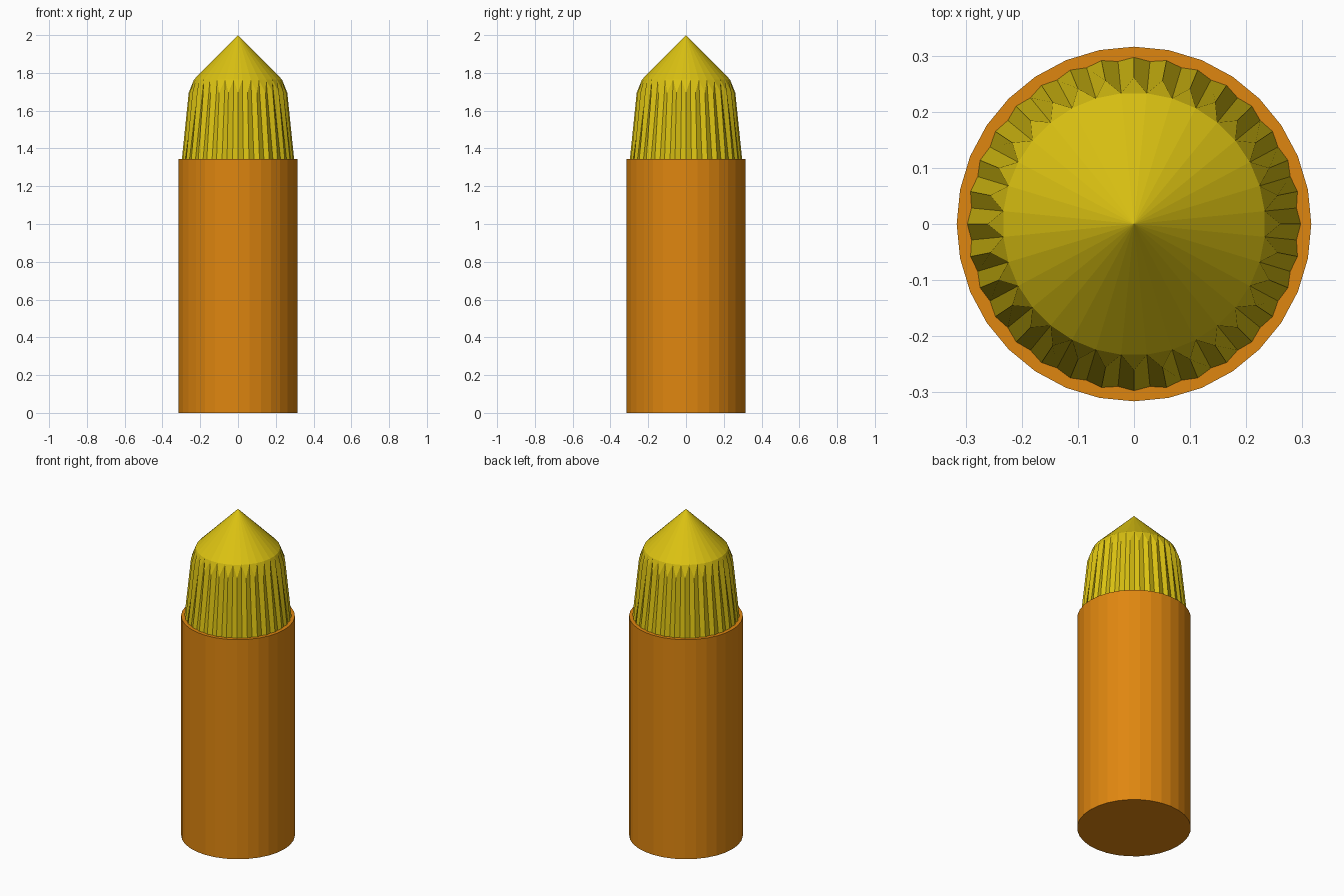
import bpy
import bmesh
from math import sin, cos, pi

if "Cube" in bpy.data.objects:
    bpy.data.objects.remove(bpy.data.objects["Cube"], do_unlink=True)

SIDES = 32
BODY_TOP = 1.345


def make_material(name, rgb):
    mat = bpy.data.materials.new(name)
    mat.use_nodes = True
    mat.diffuse_color = (*rgb, 1)
    mat.node_tree.nodes["Principled BSDF"].inputs["Base Color"].default_value = (*rgb, 1)
    return mat


def add_object(name, bm, mat):
    bmesh.ops.recalc_face_normals(bm, faces=bm.faces)
    mesh = bpy.data.meshes.new(name)
    bm.to_mesh(mesh)
    bm.free()
    mesh.materials.append(mat)
    obj = bpy.data.objects.new(name, mesh)
    bpy.context.collection.objects.link(obj)
    return obj


def ring(bm, radius, z, offset):
    step = 2 * pi / SIDES
    return [bm.verts.new((radius * cos((i + offset) * step),
                          radius * sin((i + offset) * step), z))
            for i in range(SIDES)]


orange = make_material("orange", (0.74, 0.24, 0.005))
yellow = make_material("yellow", (0.71, 0.54, 0.006))

# Plain cylindrical body
bm = bmesh.new()
bmesh.ops.create_cone(bm, cap_ends=True, segments=SIDES, radius1=0.316,
                      radius2=0.316, depth=BODY_TOP)
bmesh.ops.translate(bm, verts=bm.verts, vec=(0, 0, BODY_TOP / 2))
add_object("body", bm, orange)

# Fluted tip: ridges alternate with grooves under a pointed cone
bm = bmesh.new()
apex = bm.verts.new((0, 0, 2))
ridge_top = ring(bm, 0.261, 1.695, 0)
ridge_base = ring(bm, 0.297, BODY_TOP, 0)
groove_top = ring(bm, 0.234, 1.765, 0.5)
groove_base = ring(bm, 0.291, BODY_TOP, 0.5)
for i in range(SIDES):
    j = (i + 1) % SIDES
    # Cone facet and the chamfer leading down to each ridge
    bm.faces.new((apex, groove_top[i], groove_top[j]))
    bm.faces.new((groove_top[i], ridge_top[j], groove_top[j]))
    # Both walls of the groove
    bm.faces.new((ridge_top[i], ridge_base[i], groove_base[i], groove_top[i]))
    bm.faces.new((groove_top[i], groove_base[i], ridge_base[j], ridge_top[j]))
bm.faces.new([v for pair in zip(ridge_base, groove_base) for v in pair])
add_object("fluted_tip", bm, yellow)
